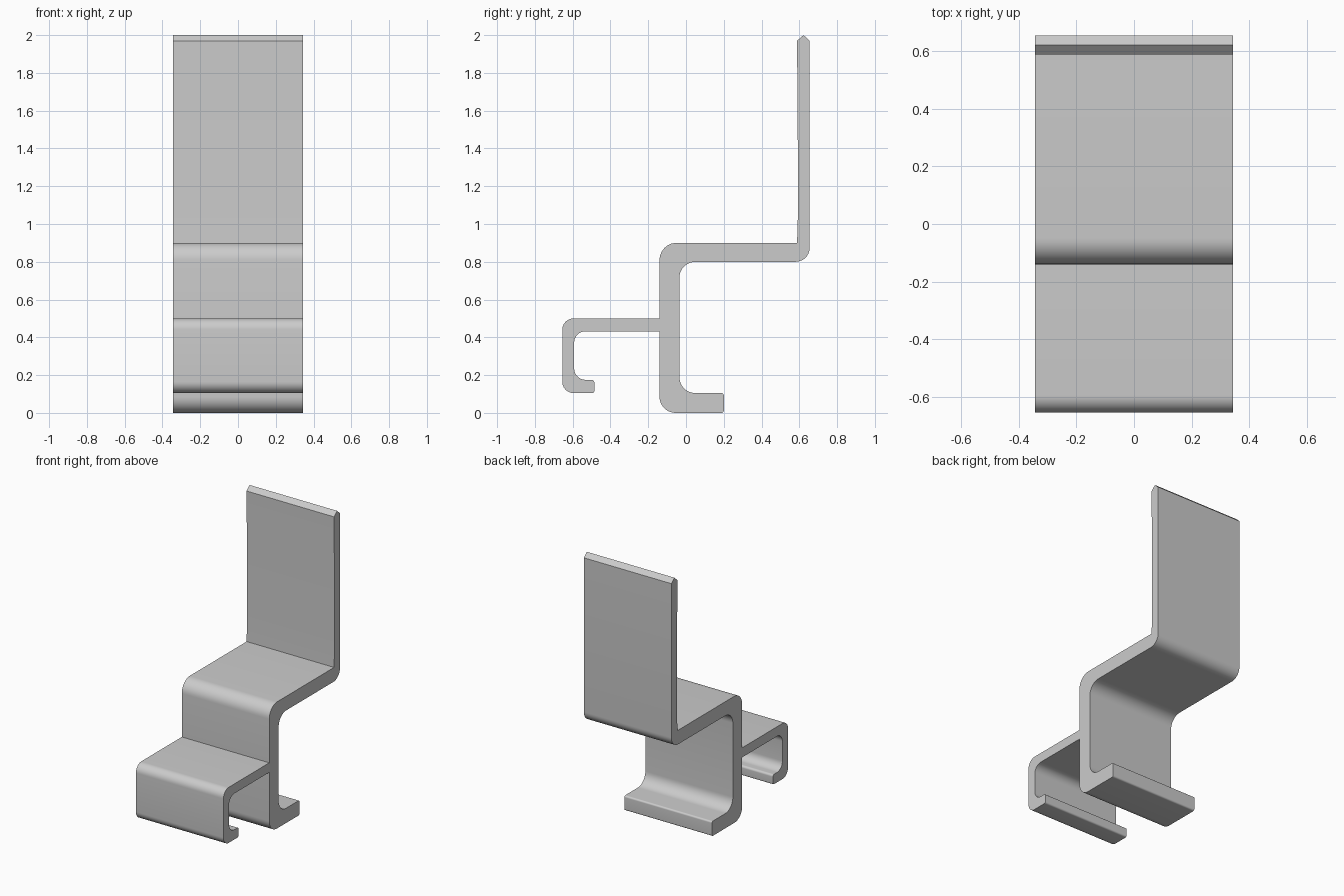
import bpy
import bmesh
import math
from mathutils import Vector

cube = bpy.data.objects.get("Cube")
if cube:
    bpy.data.objects.remove(cube, do_unlink=True)

HALF_WIDTH = 0.344

# One plain metal colour
metal = bpy.data.materials.new("grey_metal")
metal.use_nodes = True
colour = (0.6, 0.6, 0.6, 1)
metal.diffuse_color = colour
metal.node_tree.nodes["Principled BSDF"].inputs["Base Color"].default_value = colour

# Side profile as corners: y, z, rounding radius
profile = [
    # upright plate with pointed top
    (0.655, 0.8, 0.075), (0.655, 1.97, 0), (0.622, 2, 0), (0.588, 1.97, 0),
    (0.594, 1.1, 0), (0.588, 0.9, 0),
    # shelf and stem front
    (-0.14, 0.9, 0.09), (-0.14, 0.5, 0),
    # front hook
    (-0.655, 0.5, 0.06), (-0.655, 0.105, 0.06), (-0.485, 0.105, 0.012),
    (-0.485, 0.175, 0.015), (-0.592, 0.175, 0.06), (-0.592, 0.432, 0.06),
    (-0.14, 0.432, 0),
    # foot and stem back
    (-0.14, 0, 0.085), (0.2, 0, 0.012), (0.2, 0.105, 0.012),
    (-0.035, 0.105, 0.085), (-0.035, 0.8, 0.085),
]


def rounded(corners, steps=10):
    """Replace each rounded corner by a circular arc."""
    points = []
    for i, (y, z, r) in enumerate(corners):
        corner = Vector((y, z))
        if r == 0:
            points.append(corner)
            continue
        a = (Vector(corners[i - 1][:2]) - corner).normalized()
        b = (Vector(corners[(i + 1) % len(corners)][:2]) - corner).normalized()
        centre = corner + (a + b) * r
        for k in range(steps + 1):
            t = math.pi / 2 * k / steps
            points.append(centre - b * r * math.cos(t) - a * r * math.sin(t))
    return points


# Extrude the profile across the width
bm = bmesh.new()
face = bm.faces.new([bm.verts.new((-HALF_WIDTH, p.x, p.y)) for p in rounded(profile)])
result = bmesh.ops.extrude_face_region(bm, geom=[face], use_keep_orig=True)
moved = [v for v in result["geom"] if isinstance(v, bmesh.types.BMVert)]
bmesh.ops.translate(bm, verts=moved, vec=(2 * HALF_WIDTH, 0, 0))
bmesh.ops.recalc_face_normals(bm, faces=bm.faces)
mesh = bpy.data.meshes.new("bracket")
bm.to_mesh(mesh)
bm.free()
mesh.materials.append(metal)
bracket = bpy.data.objects.new("bracket", mesh)
bpy.context.collection.objects.link(bracket)

# Smooth bends, sharp edges
bpy.ops.object.select_all(action="DESELECT")
bracket.select_set(True)
bpy.context.view_layer.objects.active = bracket
bpy.ops.object.shade_smooth_by_angle(angle=math.radians(25))
